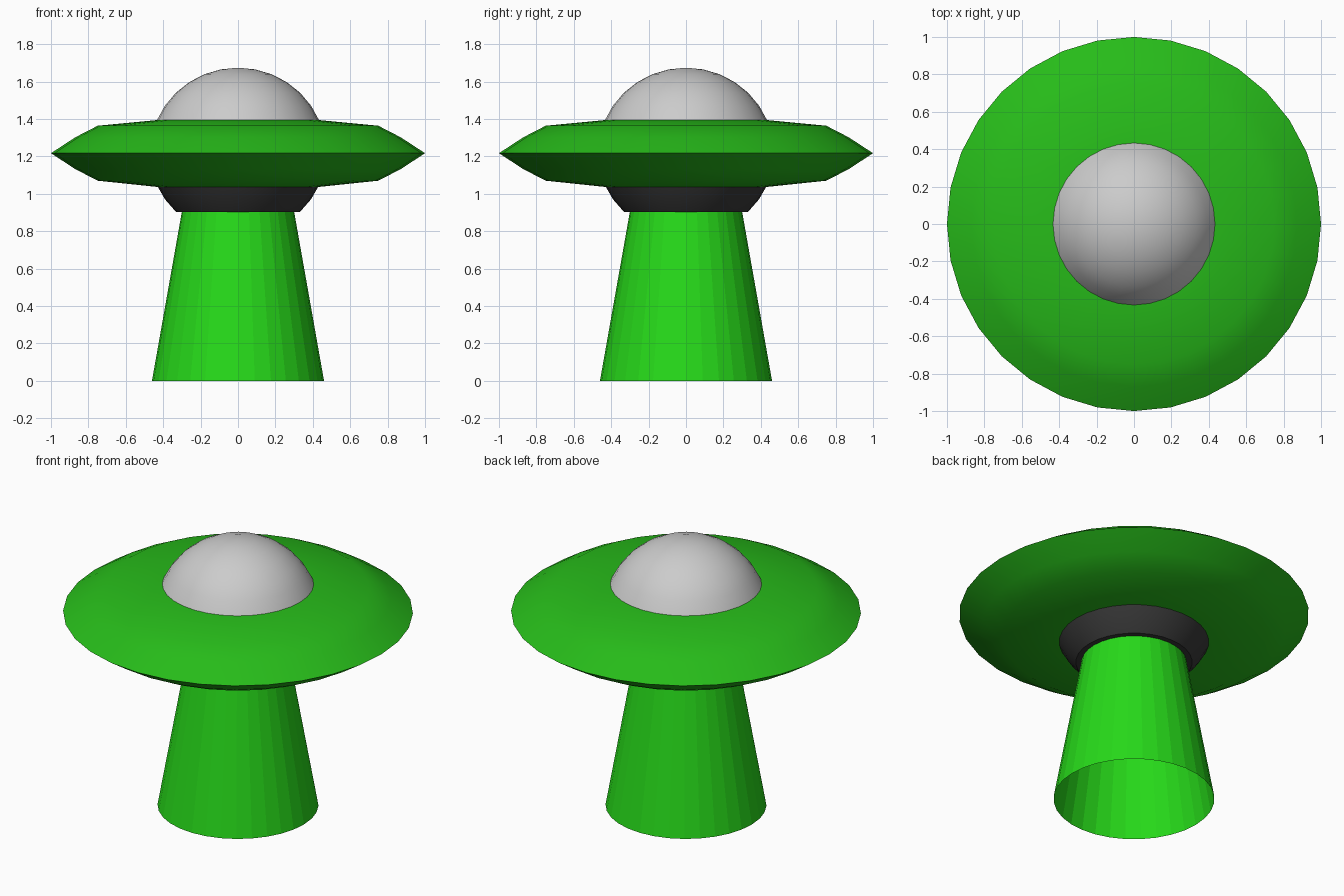
import bpy, bmesh, math

if "Cube" in bpy.data.objects:
    bpy.data.objects.remove(bpy.data.objects["Cube"])

SIDES = 32


def material(name, color):
    m = bpy.data.materials.new(name)
    m.diffuse_color = (*color, 1)
    m.use_nodes = True
    m.node_tree.nodes["Principled BSDF"].inputs["Base Color"].default_value = m.diffuse_color
    return m


def lathe(name, profile, mat=None, smooth=True):
    """Revolve (radius, height) points about z; radius 0 makes a pole."""
    bm = bmesh.new()
    rings = []
    for r, z in profile:
        n = SIDES if r > 0 else 1
        rings.append([bm.verts.new((r * math.cos(math.tau * i / SIDES),
                                    r * math.sin(math.tau * i / SIDES), z))
                      for i in range(n)])
    for a, b in zip(rings, rings[1:]):
        for i in range(SIDES):
            j = (i + 1) % SIDES
            quad = [a[i % len(a)], a[j % len(a)], b[j % len(b)], b[i % len(b)]]
            bm.faces.new(list(dict.fromkeys(quad)))
    me = bpy.data.meshes.new(name)
    bm.to_mesh(me)
    bm.free()
    ob = bpy.data.objects.new(name, me)
    bpy.context.collection.objects.link(ob)
    if mat:
        me.materials.append(mat)
    if smooth:
        bpy.ops.object.select_all(action='DESELECT')
        ob.select_set(True)
        bpy.context.view_layer.objects.active = ob
        bpy.ops.object.shade_smooth_by_angle(angle=math.radians(40))
    return ob


def ball(k, height):
    """Ring k of the cabin ball, counted from the equator."""
    a = k * math.pi / 16
    return 0.47 * math.cos(a), MID + height * math.sin(a)


MID = 1.217
hull_green = material("hull_green", (0.02, 0.5, 0.01))
beam_green = material("beam_green", (0.02, 0.7, 0.01))
dark = material("dark_grey", (0.04, 0.04, 0.04))

# Saucer disc, profile from lower inner edge out to the rim and back in
lathe("saucer_hull", [(0.40, 1.035), (0.435, 1.037), (0.75, 1.070), (0.87, 1.132),
                      (1.0, MID), (0.87, 1.302), (0.75, 1.364),
                      (0.435, 1.394), (0.40, 1.397)], hull_green)

# Grey dome on top
lathe("cabin_dome", [ball(k, 0.457) for k in range(2, 8)] + [(0, MID + 0.457)])

# Dark underside with a flat emitter plate
lathe("emitter_base", [(0, 0.905)] + [ball(-k, 0.443) for k in (4, 3, 2)], dark)

# Open, faceted light beam
lathe("light_beam", [(0.46, 0), (0.30, 0.905)], beam_green, smooth=False)
